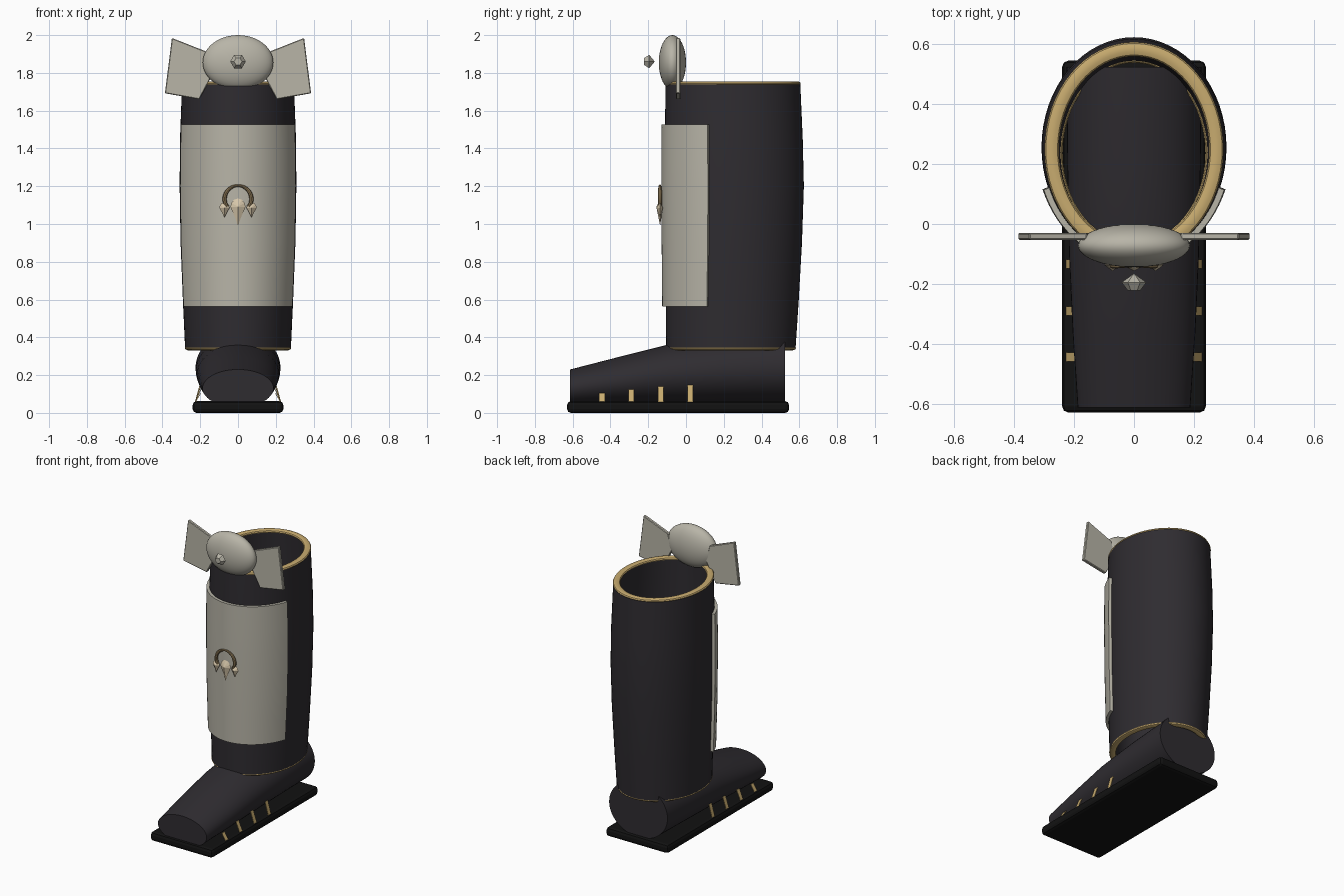
import bpy, bmesh
from math import sin, cos, pi, radians, sqrt
from mathutils import Vector

if "Cube" in bpy.data.objects:
    bpy.data.objects.remove(bpy.data.objects["Cube"])

def material(name, rgb):
    m = bpy.data.materials.new(name)
    m.diffuse_color = (*rgb, 1)
    m.use_nodes = True
    m.node_tree.nodes["Principled BSDF"].inputs["Base Color"].default_value = m.diffuse_color
    return m

LEATHER = material("dark_leather", (0.028, 0.025, 0.03))
RUBBER = material("black_rubber", (0.006, 0.006, 0.006))
STEEL = material("pale_metal", (0.48, 0.46, 0.39))
GOLD = material("gold", (0.58, 0.41, 0.16))
BRONZE = material("bronze", (0.28, 0.2, 0.1))
IVORY = material("ivory", (0.68, 0.57, 0.4))

def finish(name, bm, mat, smooth=True):
    bmesh.ops.recalc_face_normals(bm, faces=bm.faces)
    me = bpy.data.meshes.new(name)
    bm.to_mesh(me)
    bm.free()
    ob = bpy.data.objects.new(name, me)
    bpy.context.collection.objects.link(ob)
    me.materials.append(mat)
    if smooth:
        bpy.ops.object.select_all(action='DESELECT')
        ob.select_set(True)
        bpy.context.view_layer.objects.active = ob
        bpy.ops.object.shade_smooth_by_angle(angle=radians(35))
    return ob

def loft(name, rings, mat, closed=True, caps=False, wrap=False, smooth=True):
    """Bridge successive rings of points into a surface."""
    bm = bmesh.new()
    vs = [[bm.verts.new(p) for p in r] for r in rings]
    n = len(vs[0])
    pairs = list(zip(vs, vs[1:])) + ([(vs[-1], vs[0])] if wrap else [])
    for a, b in pairs:
        for i in range(n if closed else n - 1):
            j = (i + 1) % n
            bm.faces.new((a[i], a[j], b[j], b[i]))
    if caps:
        bm.faces.new(vs[0])
        bm.faces.new(vs[-1])
    return finish(name, bm, mat, smooth)

def bevel(ob, w, seg=2):
    m = ob.modifiers.new("bevel", 'BEVEL')
    m.width, m.segments = w, seg

def prism(name, pts, y0, y1, mat):
    """Extrude an xz outline between two y values."""
    return loft(name, [[(x, y, z) for x, z in pts] for y in (y0, y1)], mat, caps=True, smooth=False)

# Shaft: slightly bulging elliptical tube, rows of (z, half width, front y, back y)
ROWS = [(0.34, 0.28, -0.105, 0.58), (0.6, 0.292, -0.107, 0.597), (0.9, 0.304, -0.11, 0.614),
        (1.2, 0.309, -0.112, 0.624), (1.45, 0.307, -0.112, 0.618), (1.745, 0.296, -0.108, 0.605)]

def section(z):
    for a, b in zip(ROWS, ROWS[1:]):
        if z <= b[0]:
            t = (z - a[0]) / (b[0] - a[0])
            return [p + (q - p) * t for p, q in zip(a, b)]
    return ROWS[-1]

def shaft_point(z, ang, off=0.0):
    _, w, f, b = section(z)
    return ((w + off) * cos(ang), (f + b) / 2 + ((b - f) / 2 + off) * sin(ang), z)

N = 64
def shaft_ring(z, off):
    return [shaft_point(z, 2 * pi * i / N, off) for i in range(N)]

heights = [r[0] for r in ROWS]
loft("boot_shaft", [shaft_ring(z, 0) for z in heights] + [shaft_ring(z, -0.035) for z in heights[::-1]],
     LEATHER, wrap=True)

# Gold rims at the top and bottom of the shaft
def rim(name, z, off, rx, rz):
    rings = []
    for k in range(10):
        t = 2 * pi * k / 10
        rings.append([(x, y, z + rz * sin(t)) for x, y, _ in shaft_ring(z, off + rx * cos(t))])
    loft(name, rings, GOLD, wrap=True)

rim("top_rim", 1.744, -0.021, 0.024, 0.012)
rim("bottom_rim", 0.343, -0.02, 0.022, 0.012)

# Shin plate wrapped around the front of the shaft
A0, A1, M = pi + 0.37, 2 * pi - 0.37, 32
def plate_section(off):
    return [[shaft_point(z, A0 + (A1 - A0) * i / M, off) for i in range(M + 1)]
            for z in (0.563, 0.75, 0.9, 1.05, 1.2, 1.35, 1.527)]
outer, inner = plate_section(0.019), plate_section(-0.004)
plate = loft("shin_plate", [a + b[::-1] for a, b in zip(outer, inner)], STEEL, caps=True)

# Foot: elliptical loft with flat ends, rows of (y, half width, bottom, top)
foot = []
for y, w, lo, hi in [(-0.613, 0.188, 0.03, 0.23), (-0.36, 0.205, 0.035, 0.295),
                     (-0.1, 0.217, 0.04, 0.36), (0.2, 0.223, 0.045, 0.4), (0.525, 0.225, 0.048, 0.43)]:
    foot.append([(w * cos(2 * pi * i / 48), y, (lo + hi) / 2 + (hi - lo) / 2 * sin(2 * pi * i / 48))
                 for i in range(48)])
loft("foot", foot, LEATHER, caps=True)

# Flat sole
bm = bmesh.new()
bmesh.ops.create_cube(bm, size=1)
for v in bm.verts:
    v.co = (v.co.x * 0.48, v.co.y * 1.175 - 0.042, v.co.z * 0.062 + 0.031)
bevel(finish("sole", bm, RUBBER, False), 0.02)

# Gold stitches leaning from the sole into the foot, both sides
for side, label in ((1, "right"), (-1, "left")):
    for i, y in enumerate((-0.445, -0.29, -0.133, 0.023)):
        bm = bmesh.new()
        a = [(0.225, 0.055), (0.229, 0.055), (0.199, 0.105 + 0.02 * i), (0.195, 0.105 + 0.02 * i)]
        bm.free()
        loft(f"{label}_stitch_{i + 1}", [[(side * x, y + d, z) for x, z in a] for d in (-0.015, 0.015)],
             GOLD, caps=True, smooth=False)

# Knee boss: flattened ellipsoid
bm = bmesh.new()
bmesh.ops.create_uvsphere(bm, u_segments=40, v_segments=24, radius=1)
for v in bm.verts:
    v.co = (v.co.x * 0.187, v.co.z * 0.072 - 0.072, v.co.y * 0.145 + 1.855)
finish("knee_boss", bm, STEEL)

# Side wings
for s, label in ((1, "right"), (-1, "left")):
    pts = [(0.13, 1.925), (0.35, 1.985), (0.387, 1.692), (0.205, 1.66), (0.13, 1.8)]
    pts[0] = (0.16, 1.91)
    bevel(prism(label + "_wing", [(s * x, z) for x, z in pts], -0.053, -0.03, STEEL), 0.004, 1)

# Hexagonal gem floating before the boss
def hexagon(r, y):
    return [(r * cos(i * pi / 3), y, 1.86 + r * sin(i * pi / 3)) for i in range(6)]
loft("gem", [hexagon(0.021, -0.222), hexagon(0.041, -0.195), hexagon(0.001, -0.166)],
     STEEL, caps=True, smooth=False)

# Emblem: open hoop, thicker at the ends
hoop = []
for k in range(29):
    t = radians(-35 + 250 * k / 28)
    r = 0.006 + 0.005 * abs(cos(t))
    hoop.append([((0.071 + r * cos(u)) * cos(t), -0.138 + r * sin(u), 1.132 + (0.071 + r * cos(u)) * sin(t))
                 for u in [2 * pi * j / 8 for j in range(8)]])
loft("emblem_hoop", hoop, BRONZE, caps=True)

# Emblem claws: faceted drops with a raised centre
def claw(name, x, z, w, top, drop, mat):
    out = [(x + w * cos(radians(a)), z + top * sin(radians(a))) for a in (0, 30, 60, 90, 120, 150, 180)]
    out += [(x - w * 0.45, z - drop * 0.5), (x, z - drop), (x + w * 0.45, z - drop * 0.5)]
    bm = bmesh.new()
    rim_v = [bm.verts.new((px, -0.137, pz)) for px, pz in out]
    for y in (-0.157, -0.122):
        tip = bm.verts.new((x, y, z))
        for i in range(len(rim_v)):
            bm.faces.new((rim_v[i - 1], rim_v[i], tip))
    finish(name, bm, mat, False)

claw("emblem_claw_middle", 0, 1.09, 0.04, 0.045, 0.1, IVORY)
for s, label in ((1, "right"), (-1, "left")):
    claw("emblem_claw_" + label, s * 0.072, 1.085, 0.027, 0.03, 0.052, IVORY)
